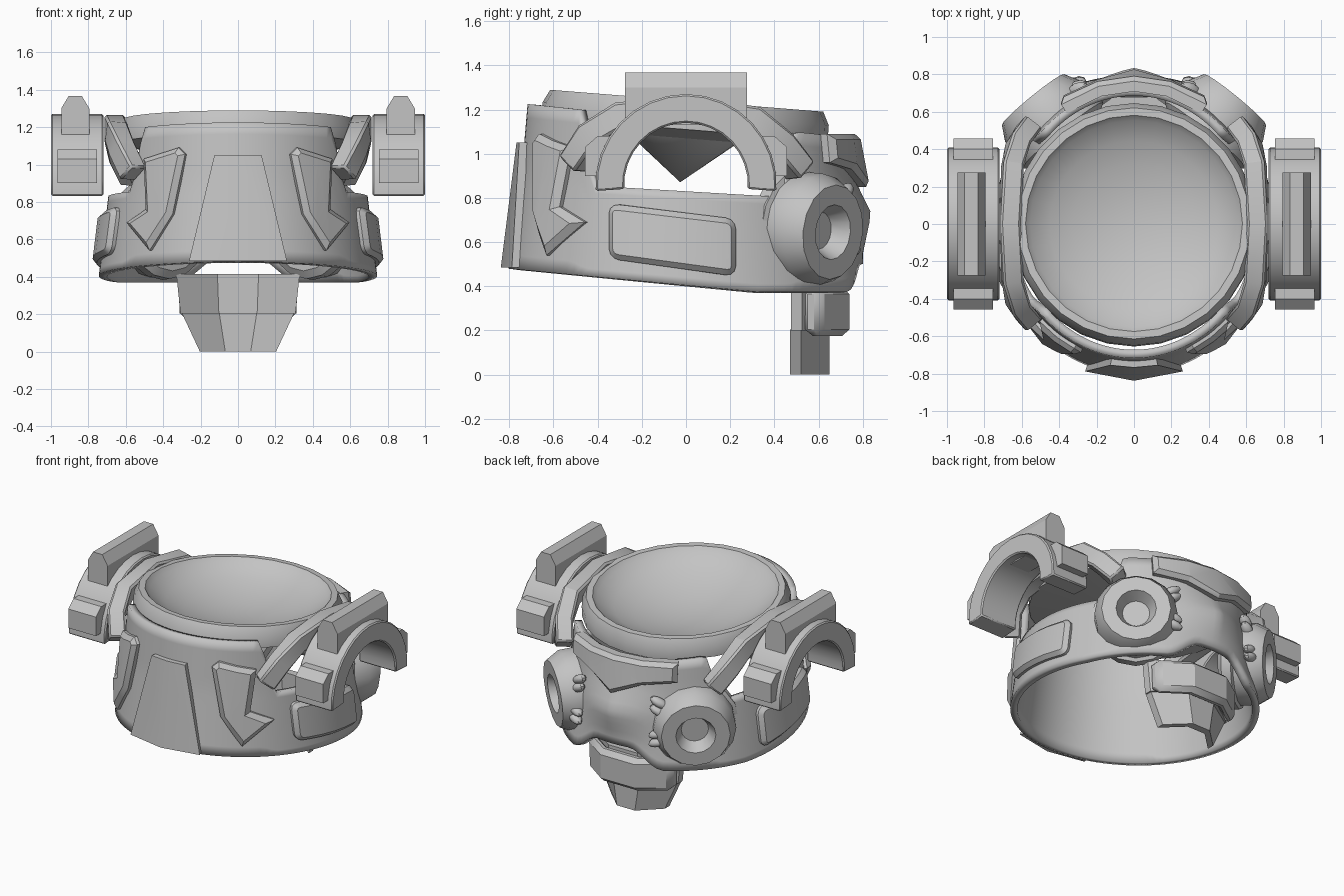
import bpy, bmesh, math
from math import sin, cos, pi, radians
from mathutils import Matrix, Vector

cube = bpy.data.objects.get("Cube")
if cube:
    bpy.data.objects.remove(cube, do_unlink=True)

GREY = (0.55, 0.55, 0.55, 1)
mat = bpy.data.materials.new("plain grey")
mat.use_nodes = True
mat.diffuse_color = GREY
for node in mat.node_tree.nodes:
    if node.type == 'BSDF_PRINCIPLED':
        node.inputs["Base Color"].default_value = GREY
parts = []


def finish(name, bm, recalc=True):
    if recalc:
        bmesh.ops.recalc_face_normals(bm, faces=bm.faces)
    mesh = bpy.data.meshes.new(name)
    bm.to_mesh(mesh)
    bm.free()
    mesh.materials.append(mat)
    obj = bpy.data.objects.new(name, mesh)
    bpy.context.scene.collection.objects.link(obj)
    parts.append(obj)
    return obj


def loft(name, rings, bevel=0.0):
    """Skin a list of equal closed sections and cap both ends."""
    bm = bmesh.new()
    rows = [[bm.verts.new(p) for p in ring] for ring in rings]
    n = len(rows[0])
    for a, b in zip(rows, rows[1:]):
        for i in range(n):
            j = (i + 1) % n
            bm.faces.new((a[i], a[j], b[j], b[i]))
    bm.faces.new(rows[0])
    bm.faces.new(rows[-1])
    obj = finish(name, bm)
    if bevel:
        mod = obj.modifiers.new("bevel", 'BEVEL')
        mod.width = bevel
        mod.segments = 1
        mod.limit_method = 'ANGLE'
        mod.angle_limit = radians(50)
    return obj


def lathe(name, profile, sides, matrix):
    """Revolve (radius, height) points about the local z axis."""
    bm = bmesh.new()
    verts = [bm.verts.new((r, 0, h)) for r, h in profile]
    edges = [bm.edges.new(pair) for pair in zip(verts, verts[1:])]
    bmesh.ops.spin(bm, geom=verts + edges, cent=(0, 0, 0), axis=(0, 0, 1),
                   angle=2 * pi, steps=sides, use_merge=False)
    bmesh.ops.remove_doubles(bm, verts=bm.verts, dist=0.0005)
    bmesh.ops.transform(bm, matrix=matrix, verts=bm.verts)
    return finish(name, bm)


# Torso surface: angle from the front, height and outward offset
def mix(z, low, mid, top):
    if z < 0.9:
        return low + (mid - low) * (z - 0.4) / 0.5
    return mid + (top - mid) * (z - 0.9) / 0.35


def rx(z):
    return mix(z, 0.745, 0.685, 0.665)


def ry(z):
    return mix(z, 0.815, 0.745, 0.715)


def surface(a, z, w=0.0):
    bulge = 0.0
    if cos(a) < 0:
        bulge = 0.07 * max(0, 1 - abs(sin(a)) / 0.5) * max(0, 1 - abs(z - 0.73) / 0.2)
    return Vector(((rx(z) + w) * sin(a), -(ry(z) + w + bulge) * cos(a), z))


def step(v):
    v = min(1, max(0, v))
    return v * v * (3 - 2 * v)


def torso_limits(a):
    y = -0.75 * cos(a)
    low = max(0.375, 0.405 - 0.1 * y)
    if y > 0:
        low += 0.125 * step((0.34 - abs(0.74 * sin(a))) / 0.22)
    deg = abs((math.degrees(a) + 180) % 360 - 180)
    arm = step((deg - 48) / 9) * step((133 - deg) / 9)
    neck, band = 1.15 - 0.1 * y, 0.83 - 0.06 * y
    return low, neck + (band - neck) * arm


# Torso shell with arm openings
COLS, ROWS = 120, 12
bm = bmesh.new()
grid = []
for i in range(COLS):
    a = 2 * pi * i / COLS
    low, high = torso_limits(a)
    grid.append([bm.verts.new(surface(a, low + (high - low) * j / ROWS)) for j in range(ROWS + 1)])
for i in range(COLS):
    a, b = grid[i], grid[(i + 1) % COLS]
    for j in range(ROWS):
        bm.faces.new((a[j], b[j], b[j + 1], a[j + 1]))
torso = finish("torso_shell", bm, recalc=False)
shell = torso.modifiers.new("thickness", 'SOLIDIFY')
shell.thickness = 0.045
shell.offset = -1

# Neck ring with a shallow bowl above and a cone below
NECK = 1.2
lathe("neck_ring_bowl", [(0, 0.87 - NECK), (0.25, -0.13), (0.55, -0.1), (0.65, -0.09),
                         (0.65, -0.02), (0.62, 0.04), (0.58, 0.04), (0.555, 0.01),
                         (0.45, -0.05), (0.33, -0.095), (0.2, -0.125), (0.1, -0.138), (0, -0.142)],
      28, Matrix.Translation((0, 0, NECK)) @ Matrix.Rotation(-0.08, 4, 'X'))


def plate(name, outline, side, thick, bevel, cuts, sign=1, rounding=0.0):
    """Raised plate wrapped on the torso; outline is (across, height)."""
    bm = bmesh.new()
    base = bm.faces.new([bm.verts.new((u, v, -0.02)) for u, v in outline])
    ext = bmesh.ops.extrude_face_region(bm, geom=[base])["geom"]
    for v in ext:
        if isinstance(v, bmesh.types.BMVert):
            v.co.z = thick
    if rounding:
        walls = [e for e in bm.edges if abs(e.verts[0].co.z - e.verts[1].co.z) > 0.01]
        bmesh.ops.bevel(bm, geom=walls, offset=rounding, segments=3, profile=0.5, affect='EDGES')
    if bevel:
        rim = [e for e in bm.edges if all(v.co.z > thick - 0.001 for v in e.verts)]
        bmesh.ops.bevel(bm, geom=rim, offset=bevel, segments=1, affect='EDGES')
    for c in cuts:
        bmesh.ops.bisect_plane(bm, geom=bm.verts[:] + bm.edges[:] + bm.faces[:],
                               plane_co=(c, 0, 0), plane_no=(1, 0, 0))
    for v in bm.verts:
        u, z, w = v.co
        if side == "side":
            a = math.acos(-u / ry(z))
        else:
            a = math.asin(u / rx(z))
            if side == "back":
                a = pi - a
        p = surface(a, z, w)
        v.co = (p.x * sign, p.y, p.z)
    return finish(name, bm)


# Front and back plates
plate("front_plate", [(-0.12, 1.05), (0.12, 1.05), (0.25, 0.485), (-0.25, 0.485)],
      "front", 0.035, 0, [0])
plate("back_plate", [(-0.37, 1.09), (0.37, 1.09), (0.37, 0.96), (0.18, 0.93), (0, 0.85),
                     (-0.18, 0.93), (-0.37, 0.96)],
      "back", 0.06, 0.025, [-0.18, 0, 0.18])

for s, label in ((1, "left"), (-1, "right")):
    # Barbed chest plate and rounded side panel
    plate(label + "_chest_plate", [(0.275, 1.055), (0.31, 1.09), (0.49, 1.03), (0.48, 0.76),
                                   (0.58, 0.69), (0.46, 0.54), (0.34, 0.735)],
          "front", 0.045, 0.025, [0.4], s)
    plate(label + "_side_panel", [(-0.34, 0.775), (0.22, 0.705), (0.22, 0.445), (-0.34, 0.525)],
          "side", 0.045, 0.025, [-0.25, -0.15, -0.05, 0.05, 0.15], s, 0.045)

    # Strap arching over the arm opening
    path = [Vector(p) for p in ((0.56, -0.51, 0.95), (0.62, -0.43, 1.08), (0.65, -0.3, 1.17),
                                (0.66, 0, 1.205), (0.65, 0.31, 1.15), (0.62, 0.43, 1.04),
                                (0.56, 0.52, 0.92))]
    rings = []
    for i, p in enumerate(path):
        t = (path[min(i + 1, 6)] - path[max(i - 1, 0)]).normalized()
        n = Vector((p.x, p.y, 0)).normalized()
        n = (n - t * n.dot(t)).normalized()
        b = t.cross(n)
        ring = [p + n * q * 0.055 + b * r * 0.06 for q, r in ((-1, -1), (1, -1), (1, 1), (-1, 1))]
        rings.append([(v.x * s, v.y, v.z) for v in ring])
    loft(label + "_strap", rings, 0.012)

    # Shoulder arch, top fin and end blocks
    rings = []
    for i in range(17):
        a = radians(-4 + 188 * i / 16)
        rings.append([(s * x, r * cos(a), 0.86 + r * sin(a))
                      for x, r in ((0.72, 0.28), (1.0, 0.28), (1.0, 0.41), (0.72, 0.41))])
    loft(label + "_shoulder_arch", rings, 0.008)
    fin = [(0.795, 1.13), (0.945, 1.13), (0.945, 1.3), (0.905, 1.367), (0.835, 1.367), (0.795, 1.3)]
    loft(label + "_shoulder_fin", [[(s * x, y, z) for x, z in fin] for y in (-0.275, 0.275)])
    block = [(0.34, 1.08), (0.4, 1.08), (0.457, 1.03), (0.457, 0.9), (0.36, 0.9)]
    for f, end in ((-1, "front"), (1, "back")):
        loft(label + "_shoulder_block_" + end,
             [[(s * x, f * y, z) for y, z in block] for x in (0.755, 0.965)])

    # Round thruster on the back corner
    axis = Vector((0.63 * s, 0.77, -0.09)).normalized()
    place = Matrix.Translation((0.54 * s, 0.665, 0.645)) @ axis.to_track_quat('Z', 'Y').to_matrix().to_4x4()
    lathe(label + "_thruster", [(0, -0.28), (0.24, -0.28), (0.28, -0.25), (0.28, -0.19),
                                (0.258, -0.18), (0.258, -0.08), (0.215, 0), (0.125, 0),
                                (0.085, -0.08), (0, -0.08)], 16, place)

    # Paired cable rolls joining thruster and back
    for z, tilt, spot in ((0.8, 0.5, "upper"), (0.6, -0.3, "lower")):
        bm = bmesh.new()
        for k in (-1, 1):
            p = surface(pi - s * 0.43, z + k * 0.027, 0.03)
            m = (Matrix.Translation(p) @ Matrix.Rotation(-s * 0.45, 4, 'Z')
                 @ Matrix.Rotation(s * tilt, 4, 'Y') @ Matrix.Diagonal((0.065, 0.036, 0.03, 1)))
            bmesh.ops.create_uvsphere(bm, u_segments=10, v_segments=8, radius=1, matrix=m)
        finish(label + "_cable_" + spot, bm)


# Hanging tail guard in three faceted pieces
def tail(name, path, z0, z1, shrink, thick, bevel):
    loft(name, [[(x * shrink, y, z0), (x * shrink, y + thick, z0), (x, y + thick, z1), (x, y, z1)]
                for x, y in path], bevel)


tail("tail_upper", [(-0.33, 0.475), (-0.11, 0.63), (0.11, 0.63), (0.33, 0.475)], 0.2, 0.415, 0.93, 0.05, 0)
tail("tail_lower", [(-0.3, 0.47), (-0.1, 0.6), (0.1, 0.6), (0.3, 0.47)], 0.0, 0.205, 0.68, 0.05, 0)
tail("tail_belt", [(-0.32, 0.52), (-0.13, 0.65), (0.13, 0.65), (0.32, 0.52)], 0.175, 0.395, 0.97, 0.09, 0.03)

# Smooth shading with sharp edges kept
bpy.ops.object.select_all(action='DESELECT')
for obj in parts:
    obj.select_set(True)
bpy.context.view_layer.objects.active = parts[0]
bpy.ops.object.shade_smooth_by_angle(angle=radians(30))
